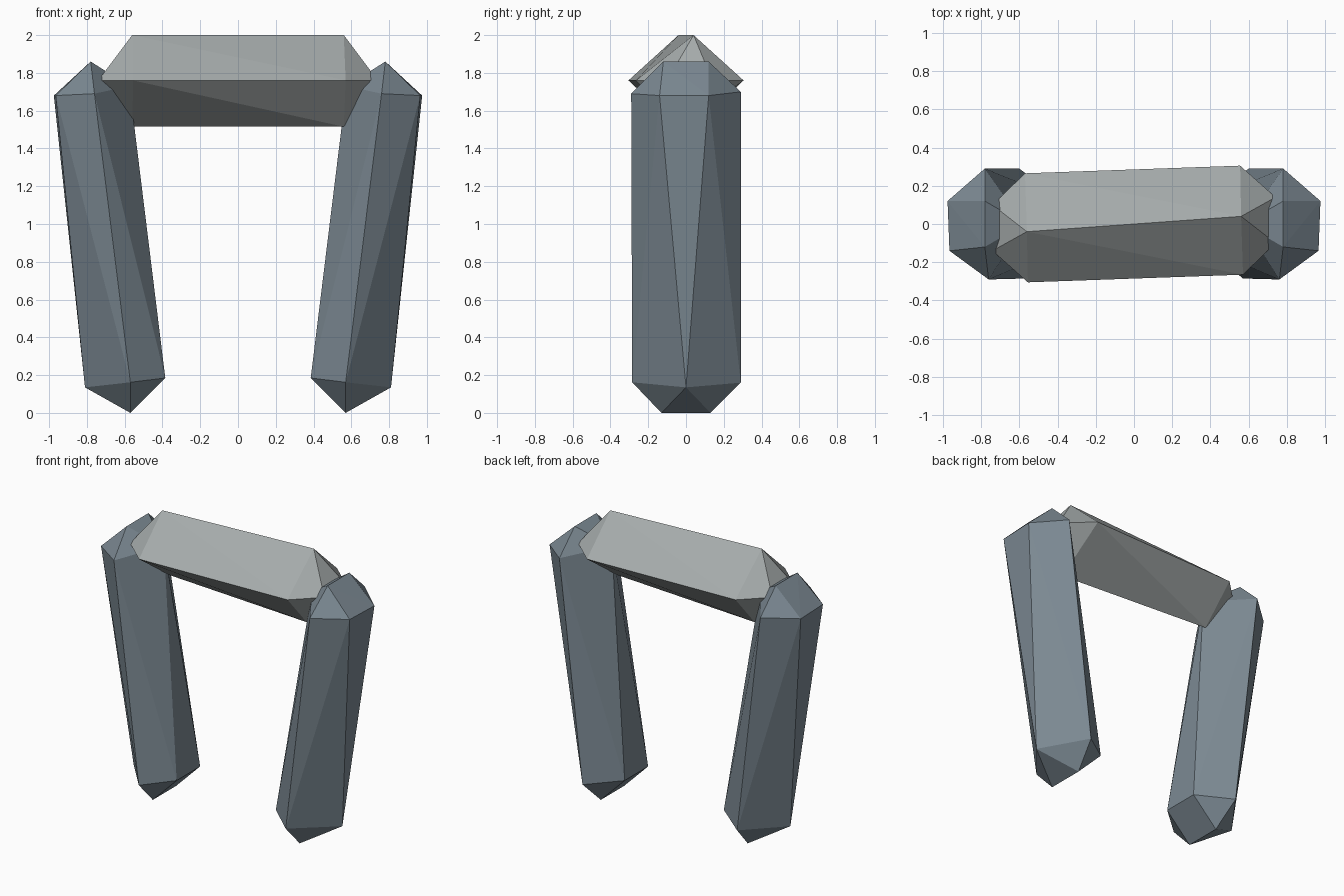
import bpy, bmesh

if "Cube" in bpy.data.objects:
    bpy.data.objects.remove(bpy.data.objects["Cube"])


def material(name, rgb):
    m = bpy.data.materials.new(name)
    m.diffuse_color = (*rgb, 1)
    m.use_nodes = True
    m.node_tree.nodes["Principled BSDF"].inputs["Base Color"].default_value = m.diffuse_color
    return m


def stone(name, points, mat):
    """Faceted boulder: convex hull around a few corner points."""
    bm = bmesh.new()
    for p in points:
        bm.verts.new(p)
    bmesh.ops.convex_hull(bm, input=bm.verts[:])
    bmesh.ops.recalc_face_normals(bm, faces=bm.faces[:])
    mesh = bpy.data.meshes.new(name)
    bm.to_mesh(mesh)
    bm.free()
    mesh.materials.append(mat)
    ob = bpy.data.objects.new(name, mesh)
    bpy.context.collection.objects.link(ob)
    return ob


blue_grey = material("upright_stone", (0.20, 0.25, 0.29))
grey = material("lintel_stone", (0.38, 0.41, 0.41))

# Leaning uprights: five-sided rings closed by a short ridge at each end
upright = [
    (0.78, -0.12, 1.86), (0.78, 0.12, 1.86),       # top ridge
    (0.965, -0.14, 1.68), (0.975, 0.12, 1.68),     # outer shoulder
    (0.76, -0.29, 1.69), (0.78, 0.29, 1.70),       # side shoulders
    (0.575, 0.0, 1.73),                            # inner shoulder
    (0.81, 0.0, 0.135),                            # outer foot
    (0.57, -0.285, 0.162), (0.60, 0.29, 0.16),     # side feet
    (0.385, -0.13, 0.185), (0.385, 0.13, 0.185),   # inner foot
    (0.57, -0.13, 0.0), (0.57, 0.13, 0.0),         # bottom ridge
]
for side, label in ((-1, "left"), (1, "right")):
    stone(label + "_upright", [(side * x, y, z) for x, y, z in upright], blue_grey)

# Lintel: slightly twisted diamond bar with wedge ends, half-turn symmetric
half = [
    (0.56, 0.04, 2.0), (0.56, -0.04, 1.515),       # top and bottom corners
    (0.57, -0.265, 1.76), (0.555, 0.305, 1.76),    # side corners
    (0.74, -0.10, 1.76), (0.74, 0.14, 1.76),       # end ridge
]
stone("lintel", half + [(-x, -y, z) for x, y, z in half], grey)
